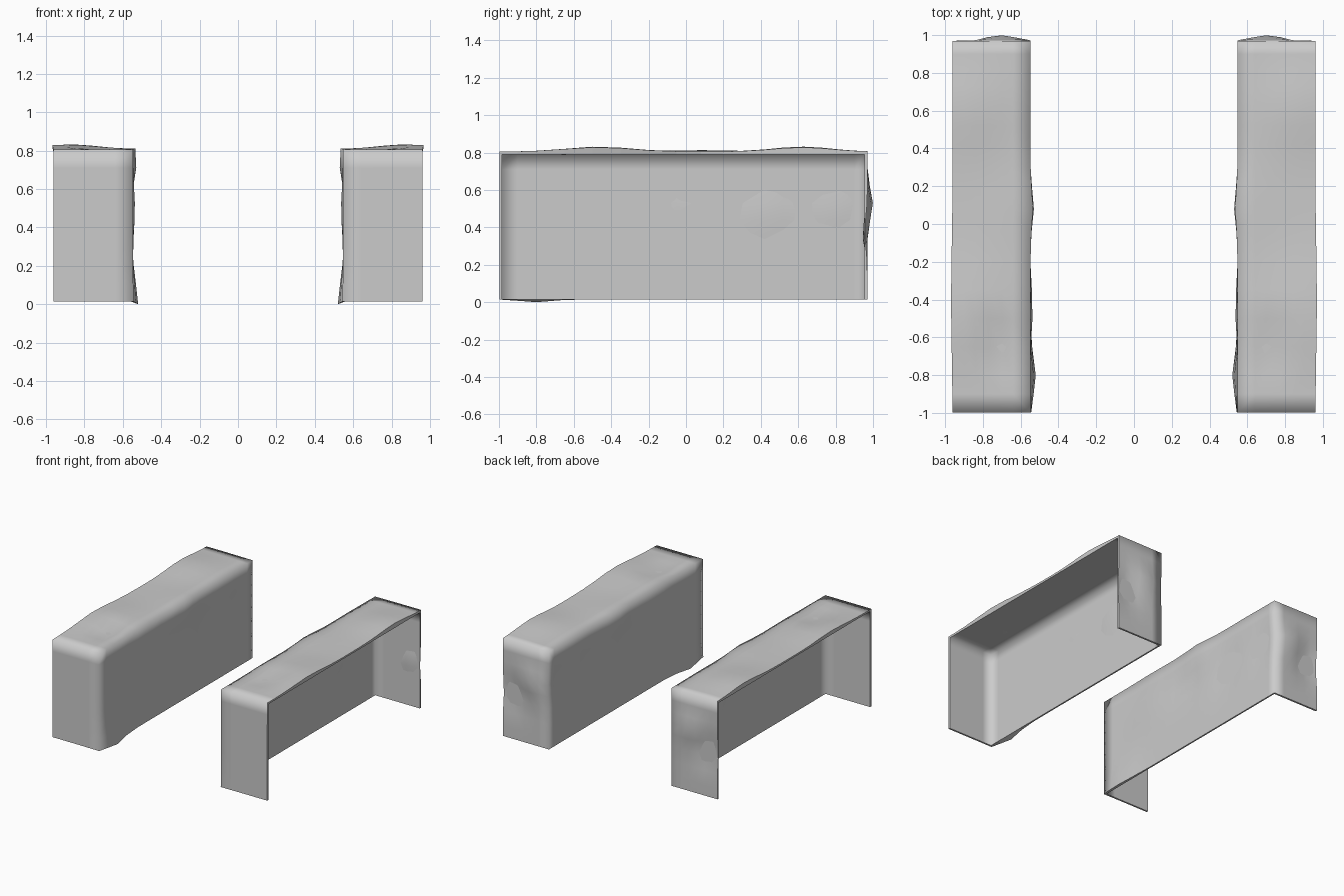
import bpy, bmesh, math
from mathutils import Vector

if "Cube" in bpy.data.objects:
    bpy.data.objects.remove(bpy.data.objects["Cube"])

XS = [0.64, 0.70, 0.77, 0.84, 0.90]
YS = [-0.9, -0.8, -0.65, -0.5, -0.35, -0.2, -0.05, 0.08, 0.2, 0.3, 0.42, 0.52, 0.63, 0.73, 0.82, 0.9]
ZS = [0.1, 0.22, 0.34, 0.44, 0.53, 0.62, 0.71]

# soft dents of the outer skin: axis, amount, centre, radius
DENTS = [
    (0, -0.028, (0.55, -0.8, 0.0), 0.14), (2, -0.015, (0.55, -0.8, 0.0), 0.12),
    (0, -0.020, (0.55, 0.08, 0.72), 0.13), (0, -0.012, (0.55, -0.45, 0.5), 0.15),
    (0, 0.018, (0.55, 0.0, 0.53), 0.13), (0, 0.022, (0.55, 0.42, 0.47), 0.17),
    (0, 0.019, (0.55, 0.8, 0.5), 0.15), (0, 0.013, (0.55, -0.62, 0.68), 0.05),
    (2, 0.027, (0.87, -0.47, 0.805), 0.25), (2, 0.027, (0.87, 0.62, 0.805), 0.22),
    (2, -0.030, (0.72, -0.65, 0.805), 0.10), (2, 0.008, (0.6, 0.1, 0.805), 0.2),
    (1, 0.030, (0.71, 0.97, 0.52), 0.11), (1, -0.030, (0.86, 0.97, 0.38), 0.11),
    (0, 0.008, (0.96, -0.4, 0.805), 0.4),
]


def add_skin(bm, lo, hi, inside):
    """Box open at its outer side and bottom, cut into a regular grid."""
    part = bmesh.new()
    bmesh.ops.create_cube(part, size=1)
    for v in part.verts:
        v.co = Vector([lo[i] if v.co[i] < 0 else hi[i] for i in range(3)])
    part.normal_update()
    bmesh.ops.delete(part, geom=[f for f in part.faces if f.normal.x > 0.5 or f.normal.z < -0.5],
                     context='FACES')
    for axis, cuts in enumerate((XS, YS, ZS)):
        normal = [0, 0, 0]
        normal[axis] = 1
        for c in cuts:
            bmesh.ops.bisect_plane(part, geom=part.verts[:] + part.edges[:] + part.faces[:],
                                   plane_co=[c * n for n in normal], plane_no=normal)
    if inside:
        bmesh.ops.reverse_faces(part, faces=part.faces[:])
    else:
        for v in part.verts:
            base = v.co.copy()
            for axis, amount, centre, radius in DENTS:
                d = (base - Vector(centre)).length / radius
                # only move points lying on the dented wall
                if abs(base[axis] - centre[axis]) < 0.03:
                    v.co[axis] += amount * math.exp(-d * d)
    temp = bpy.data.meshes.new("skin")
    part.to_mesh(temp)
    part.free()
    bm.from_mesh(temp)
    bpy.data.meshes.remove(temp)


# thin cover: outer and inner skin joined by a flat rim
bm = bmesh.new()
add_skin(bm, (0.548, -0.998, 0.015), (0.96, 0.97, 0.805), False)
add_skin(bm, (0.560, -0.984, 0.015), (0.96, 0.955, 0.790), True)
for f in bm.faces:
    f.smooth = True
border = [e for e in bm.edges if e.is_boundary]
rim = bmesh.ops.bridge_loops(bm, edges=border)
for f in rim["faces"]:
    f.smooth = False
for e in border:
    e.smooth = False
mesh = bpy.data.meshes.new("side_covers")
bm.to_mesh(mesh)
bm.free()
cover = bpy.data.objects.new("side_covers", mesh)
bpy.context.collection.objects.link(cover)

# matching cover on the other side
mirror = cover.modifiers.new("mirror", 'MIRROR')
mirror.use_axis[0] = True
mirror.use_mirror_merge = False
